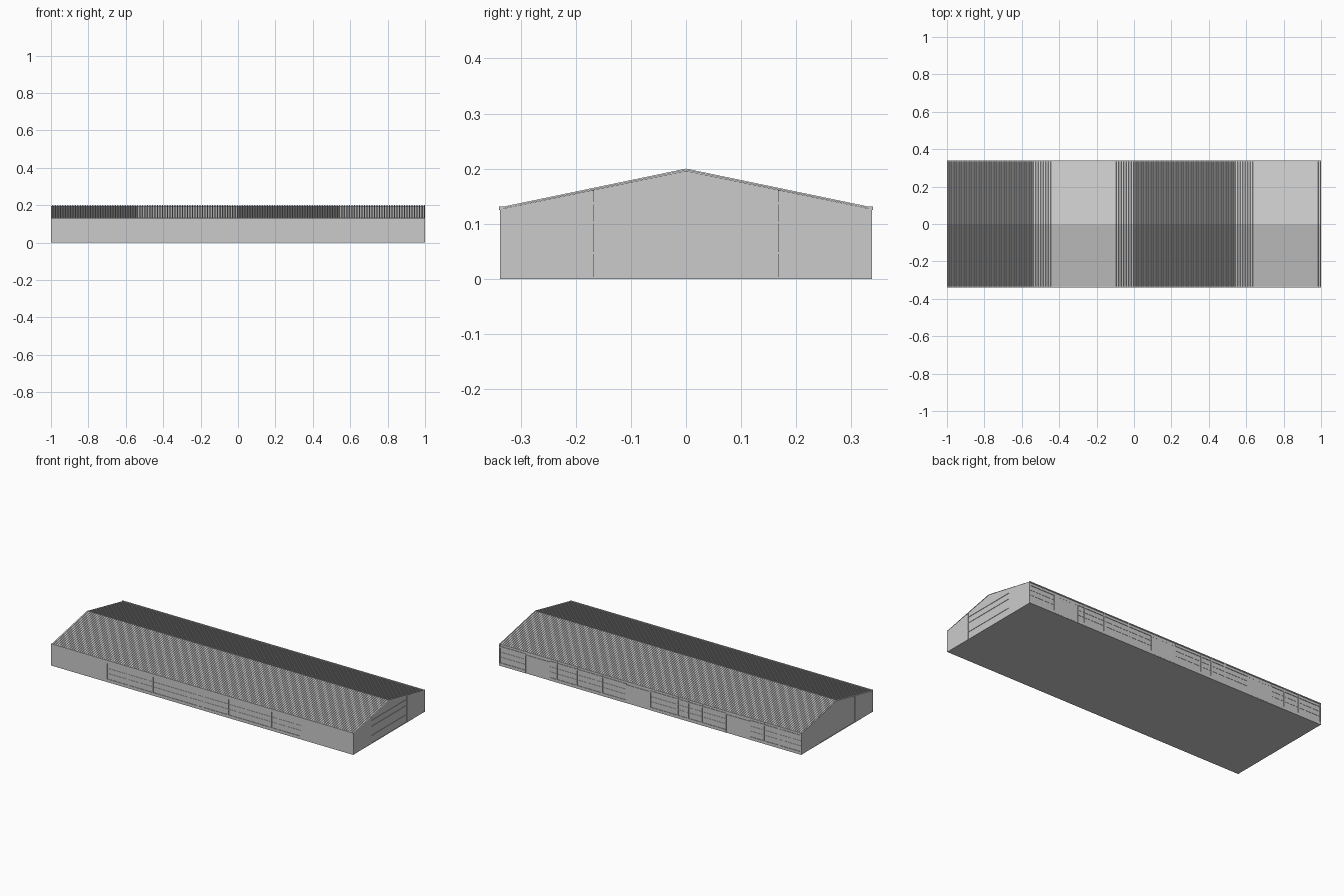
import bpy, bmesh

if "Cube" in bpy.data.objects:
    bpy.data.objects.remove(bpy.data.objects["Cube"])

L, W, EAVE, RIDGE = 1.0, 0.338, 0.131, 0.2
WALL = 0.335   # wall face, trims stand proud of it
END = 0.997    # gable face


def make(name, bm):
    bmesh.ops.recalc_face_normals(bm, faces=bm.faces)
    me = bpy.data.meshes.new(name)
    bm.to_mesh(me)
    bm.free()
    ob = bpy.data.objects.new(name, me)
    bpy.context.collection.objects.link(ob)
    return ob


def boxes(name, items):
    """One object out of boxes given as (x0, x1, y0, y1, z0, z1)."""
    bm = bmesh.new()
    for x0, x1, y0, y1, z0, z1 in items:
        vs = bmesh.ops.create_cube(bm, size=1)["verts"]
        for v in vs:
            v.co.x = x1 if v.co.x > 0 else x0
            v.co.y = y1 if v.co.y > 0 else y0
            v.co.z = z1 if v.co.z > 0 else z0
    return make(name, bm)


def prism(name, profile, x0, x1):
    """Extrude a (y, z) outline along x."""
    bm = bmesh.new()
    f = bm.faces.new([bm.verts.new((x0, y, z)) for y, z in profile])
    r = bmesh.ops.extrude_face_region(bm, geom=[f])
    bmesh.ops.translate(bm, vec=(x1 - x0, 0, 0),
                        verts=[v for v in r["geom"] if isinstance(v, bmesh.types.BMVert)])
    return make(name, bm)


def roof_z(y):
    return RIDGE - (RIDGE - EAVE) * abs(y) / 0.332


# gabled hall body
prism("hall_body", [(-WALL, 0), (WALL, 0), (WALL, EAVE - 0.004),
                    (0, RIDGE - 0.004), (-WALL, EAVE - 0.004)], -END, END)

# box-profile roof sheets on both slopes
RIBS, RISE = 150, 0.003
bm = bmesh.new()
pts = []
step = 2 * L / RIBS
for i in range(RIBS):
    x = -L + i * step
    pts += [(x, 0), (x + 0.5 * step, 0), (x + 0.62 * step, 1), (x + 0.88 * step, 1)]
pts.append((L, 0))
rows = [[bm.verts.new((x, y, roof_z(y) - RISE * (1 - h))) for x, h in pts]
        for y in (-0.337, 0, 0.337)]
for a, b in zip(rows, rows[1:]):
    for i in range(len(pts) - 1):
        bm.faces.new((a[i], a[i + 1], b[i + 1], b[i]))
make("roof_sheets", bm)

# eave gutters and plinth
boxes("eave_gutters", [(-L, L, s * 0.336 - 0.003, s * 0.336 + 0.003, EAVE - 0.006, EAVE)
                       for s in (-1, 1)])
boxes("plinth", [(-0.999, 0.999, -0.337, 0.337, 0, 0.003)])

# corner trims and gable posts
trims = []
for sx in (-1, 1):
    for sy in (-1, 1):
        x, y = sx * 0.9965, sy * 0.3345
        trims.append((x - 0.0035, x + 0.0035, y - 0.0035, y + 0.0035, 0, EAVE - 0.003))
boxes("corner_trims", trims)
posts = []
for sx in (-1, 1):
    for sy in (-1, 1):
        x, y = sx * 0.9975, sy * 0.171
        posts.append((x - 0.0025, x + 0.0025, y - 0.004, y + 0.004, 0, roof_z(y) - 0.004))
boxes("gable_posts", posts)

# cladding panels beside the gable doors
for s, side in ((1, "right"), (-1, "left")):
    x0, x1 = sorted((s * 0.995, s * 0.9985))
    for k, part in ((1, "back"), (-1, "front")):
        prism(f"{side}_{part}_gable_panel",
              [(k * 0.175, 0), (k * WALL, 0), (k * WALL, EAVE - 0.004),
               (k * 0.175, roof_z(0.175) - 0.004)], x0, x1)
boxes("right_gable_rails", [(0.995, 0.9995, -0.167, 0.167, z, z + 0.004)
                            for z in (0.045, 0.1, 0.135)])

# front wall: blank ends and a framed strip of bays
y0, y1 = -0.338, -0.334
boxes("front_blank_walls", [(-0.998, -0.63, y0, y1, 0, 0.127),
                            (0.65, 0.998, y0, y1, 0, 0.127)])
boxes("front_rails", [(-0.63, 0.65, y0, y1, 0, 0.018), (-0.63, 0.65, y0, y1, 0.112, 0.127)])
boxes("front_posts", [(x - 0.004, x + 0.004, y0, y1, 0.018, 0.112)
                      for x in (-0.49, -0.33, -0.03, 0.007, 0.17, 0.455, 0.5)])
boxes("front_glazing_bars", [(-0.63, 0.65, -0.3365, y1, z, z + 0.002) for z in (0.05, 0.08)])

# back wall: three sliding doors between glazed bays
y0, y1 = 0.334, 0.338
doors = [(0.667, 0.827), (0.0, 0.16), (-0.66, -0.5)]
boxes("back_doors", [(a, b, y0, 0.3375, 0.003, 0.105) for a, b in doors])
boxes("back_door_frames", [q for a, b in doors for q in (
    (a - 0.003, a + 0.003, y0, y1, 0, 0.11), (b - 0.003, b + 0.003, y0, y1, 0, 0.11),
    (a, b, y0, y1, 0.105, 0.11))])
bays = [(0.827, 0.997), (0.16, 0.667), (-0.5, 0.0), (-0.997, -0.66)]
boxes("back_rails", [q for a, b in bays for q in (
    (a, b, y0, y1, 0, 0.018), (a, b, y0, y1, 0.108, 0.116))])
boxes("back_posts", [(x - 0.004, x + 0.004, y0, y1, 0.018, 0.127)
                     for x in (0.62, 0.487, 0.32, -0.18, -0.25, -0.34, -0.75, -0.85)])
boxes("back_glazing_bars", [(a, b, y0, 0.3365, z, z + 0.002)
                            for a, b in bays for z in (0.05, 0.08)])
